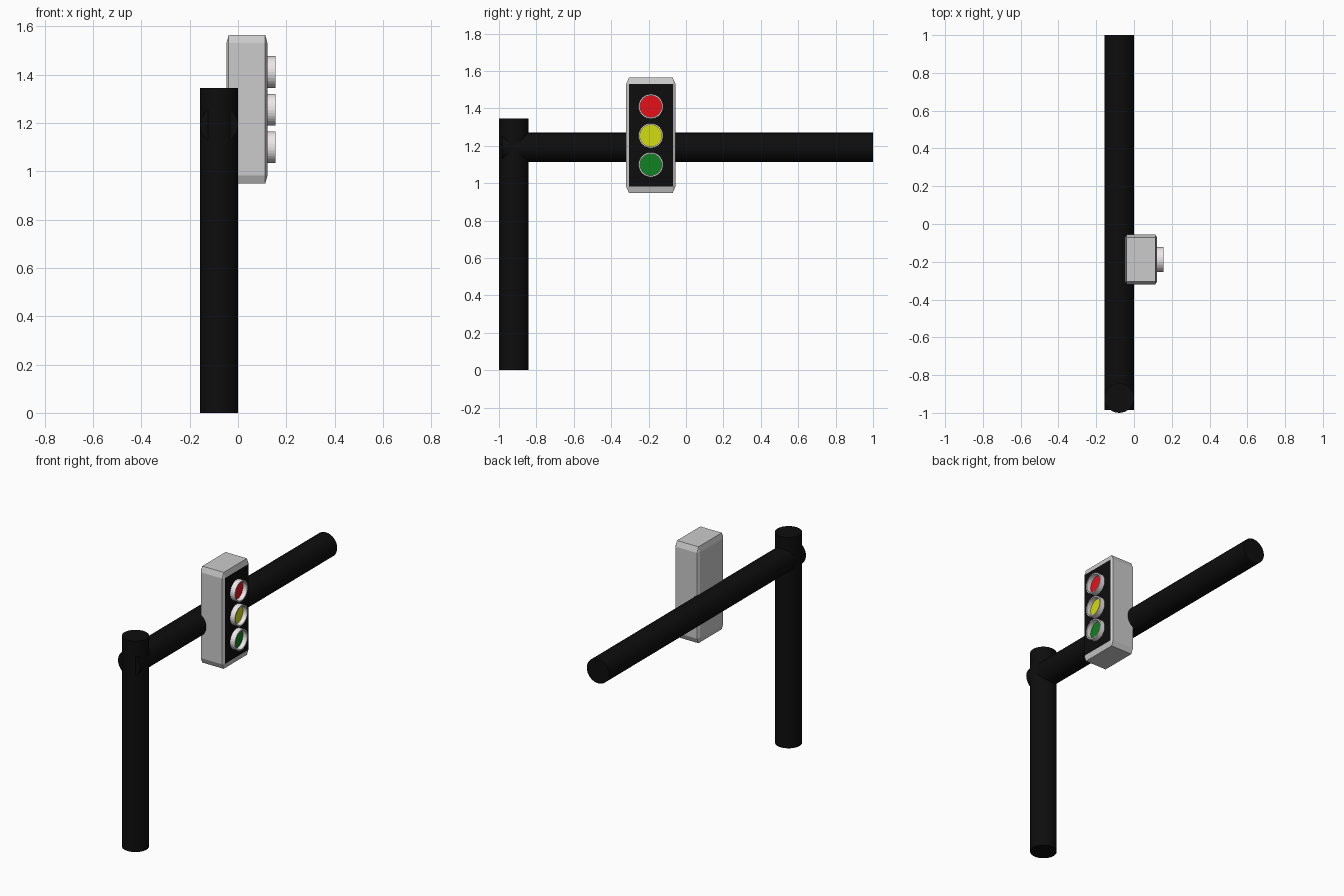
import bpy, bmesh
from math import pi
from mathutils import Matrix, Vector

if "Cube" in bpy.data.objects:
    bpy.data.objects.remove(bpy.data.objects["Cube"])


def material(name, rgb):
    m = bpy.data.materials.new(name)
    m.diffuse_color = (*rgb, 1)
    m.use_nodes = True
    m.node_tree.nodes["Principled BSDF"].inputs["Base Color"].default_value = m.diffuse_color
    return m


def add_object(name, bm, mats=()):
    bmesh.ops.recalc_face_normals(bm, faces=bm.faces[:])
    me = bpy.data.meshes.new(name)
    bm.to_mesh(me)
    bm.free()
    for m in mats:
        me.materials.append(m)
    ob = bpy.data.objects.new(name, me)
    bpy.context.collection.objects.link(ob)
    return ob


def cylinder(bm, radius, length, matrix):
    return bmesh.ops.create_cone(bm, cap_ends=True, segments=32, radius1=radius,
                                 radius2=radius, depth=length, matrix=matrix)


black = material("black", (0.004, 0.004, 0.004))
R, CX = 0.0785, -0.0785

# Upright pole
bm = bmesh.new()
cylinder(bm, R, 1.345, Matrix.Translation((CX, -0.9215, 0.6725)))
add_object("pole", bm, [black])

# Horizontal arm
bm = bmesh.new()
cylinder(bm, R, 1.985, Matrix.Translation((CX, 0.0075, 1.191)) @ Matrix.Rotation(pi / 2, 4, 'X'))
add_object("arm", bm, [black])

# Housing: bevelled unit cube stretched to size, front face black
LY, FRONT = -0.188, 0.122
bm = bmesh.new()
bmesh.ops.create_cube(bm, size=1)
bmesh.ops.bevel(bm, geom=bm.edges[:], offset=0.055, segments=1, affect='EDGES')
bm.normal_update()
for f in bm.faces:
    if f.normal.x > 0.99:
        f.material_index = 1
bmesh.ops.scale(bm, vec=Vector((0.17, 0.264, 0.615)), verts=bm.verts)
bmesh.ops.translate(bm, vec=Vector((FRONT - 0.085, LY, 1.256)), verts=bm.verts)
add_object("housing", bm, [material("housing_grey", (0.8, 0.8, 0.8)), black])

# Lamps: short grey drum whose front is inset and sunk to a coloured lens
for name, z, rgb in (("red", 1.41, (0.8, 0.005, 0.01)),
                     ("yellow", 1.254, (0.65, 0.72, 0.005)),
                     ("green", 1.099, (0.005, 0.22, 0.015))):
    bm = bmesh.new()
    cylinder(bm, 0.066, 0.037,
             Matrix.Translation((FRONT + 0.0155, LY, z)) @ Matrix.Rotation(pi / 2, 4, 'Y'))
    bm.normal_update()
    lens = max(bm.faces, key=lambda f: f.normal.x)
    bmesh.ops.inset_region(bm, faces=[lens], thickness=0.008)
    lens = bmesh.ops.extrude_discrete_faces(bm, faces=[lens])["faces"][0]
    bmesh.ops.translate(bm, vec=Vector((-0.03, 0, 0)), verts=lens.verts)
    lens.material_index = 1
    add_object(name + "_lamp", bm,
               [material(name + "_rim", (0.85, 0.8, 0.82)), material(name + "_lens", rgb)])
